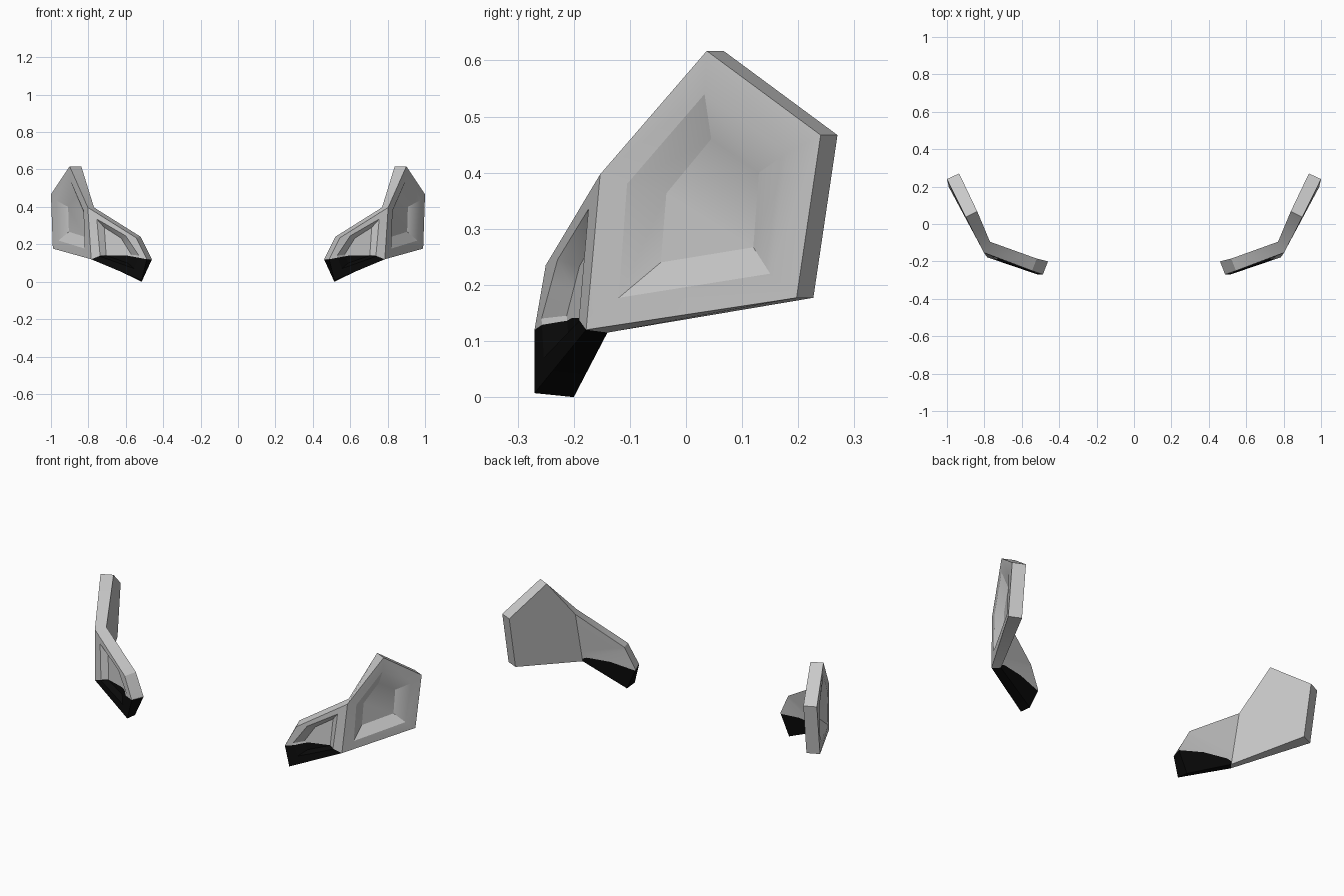
import bpy
import bmesh
from mathutils import Vector, geometry

if "Cube" in bpy.data.objects:
    bpy.data.objects.remove(bpy.data.objects["Cube"], do_unlink=True)


def make_material(name, value):
    mat = bpy.data.materials.new(name)
    mat.use_nodes = True
    colour = (value, value, value, 1)
    mat.diffuse_color = colour
    mat.node_tree.nodes["Principled BSDF"].inputs["Base Color"].default_value = colour
    return mat


GREY = make_material("light_grey", 0.58)
BLACK = make_material("black", 0.003)

# Corners of the bent panel: (outer position, inner position)
CORNERS = {
    "peak": ((0.90, 0.037, 0.617), (0.838, 0.067, 0.617)),
    "back_top": ((1.0, 0.24, 0.467), (0.935, 0.27, 0.467)),
    "back_low": ((0.99, 0.197, 0.177), (0.925, 0.227, 0.177)),
    "fold_low": ((0.785, -0.178, 0.12), (0.755, -0.14, 0.115)),
    "fold_top": ((0.803, -0.153, 0.397), (0.77, -0.095, 0.397)),
    "tip_top": ((0.545, -0.25, 0.235), (0.52, -0.185, 0.24)),
    "tip": ((0.487, -0.27, 0.12), (0.46, -0.20, 0.12)),
    "tip_low": ((0.515, -0.27, 0.007), (0.515, -0.20, 0.0)),
}
SIDE_LOOP = ("peak", "back_top", "back_low", "fold_low", "fold_top")
FRONT_LOOP = ("fold_top", "tip_top", "tip", "tip_low", "fold_low")

# Recess outlines: side panel as (y, z), front panel as (x, z)
SIDE_RIM = ((0.033, 0.54), (0.18, 0.435), (0.15, 0.22), (-0.12, 0.177), (-0.105, 0.38))
SIDE_FLOOR = ((0.045, 0.46), (0.13, 0.40), (0.12, 0.267), (-0.045, 0.24), (-0.035, 0.363))
FRONT_RIM = ((0.755, 0.335), (0.60, 0.245), (0.53, 0.14), (0.555, 0.07), (0.737, 0.135))
FRONT_FLOOR = ((0.715, 0.29), (0.625, 0.233), (0.57, 0.145), (0.59, 0.10), (0.705, 0.14))

# Upper border of the black area, as (x, z)
BORDER = ((0.785, 0.12), (0.73, 0.141), (0.60, 0.141), (0.487, 0.12))


def on_plane(points, axis, centre, normal, depth):
    """Project flat outline points along an axis onto a sunken plane."""
    result = []
    for u, z in points:
        start = Vector((0, u, z)) if axis == 0 else Vector((u, 0, z))
        step = Vector((1, 0, 0)) if axis == 0 else Vector((0, 1, 0))
        result.append(geometry.intersect_line_plane(
            start, start + step, centre - normal * depth, normal))
    return result


def build_panel(name, side):
    bm = bmesh.new()
    outer = {k: bm.verts.new(v[0]) for k, v in CORNERS.items()}
    inner = {k: bm.verts.new(v[1]) for k, v in CORNERS.items()}

    def face(verts, mat):
        bm.faces.new(verts).material_index = mat

    def ring(a, b, mat):
        for i in range(len(a)):
            j = (i + 1) % len(a)
            face((a[i], a[j], b[j], b[i]), mat)

    def panel(loop, rim, floor, axis, depth, mat):
        # Outer face with a sloped recess
        edge = [outer[k] for k in loop]
        points = [v.co for v in edge]
        centre = sum(points, Vector()) / len(points)
        normal = geometry.normal(points)
        if normal.dot(Vector((1, 0, 0) if axis == 0 else (0, -1, 0))) < 0:
            normal = -normal
        rim_v = [bm.verts.new(p) for p in on_plane(rim, axis, centre, normal, 0)]
        floor_v = [bm.verts.new(p) for p in on_plane(floor, axis, centre, normal, depth)]
        ring(edge, rim_v, mat)
        ring(rim_v, floor_v, mat)
        face(floor_v, mat)
        # Plain inner face and the border strips, open at the fold
        face([inner[k] for k in loop], mat)
        for a, b in zip(loop, loop[1:] + loop[:1]):
            if {a, b} != {"fold_low", "fold_top"}:
                face((outer[a], outer[b], inner[b], inner[a]), mat)

    panel(SIDE_LOOP, SIDE_RIM, SIDE_FLOOR, 0, 0.035, 0)
    panel(FRONT_LOOP, FRONT_RIM, FRONT_FLOOR, 1, 0.03, 1)

    # Cut the front panel along the border and keep black only below it
    cuts = []
    for a, b in zip(BORDER, BORDER[1:]):
        point = Vector((a[0], 0, a[1]))
        normal = Vector((b[1] - a[1], 0, a[0] - b[0])).normalized()
        cuts.append((point, normal))
        faces = [f for f in bm.faces if f.material_index == 1]
        geom = list({e for f in faces for e in f.edges}
                    | {v for f in faces for v in f.verts}) + faces
        bmesh.ops.bisect_plane(bm, geom=geom, dist=1e-4, plane_co=point, plane_no=normal)
    for f in bm.faces:
        middle = f.calc_center_median()
        if any((middle - p).dot(n) > 0 for p, n in cuts):
            f.material_index = 0

    # Place on the chosen side
    for v in bm.verts:
        v.co.x *= side
    bmesh.ops.recalc_face_normals(bm, faces=bm.faces)
    mesh = bpy.data.meshes.new(name)
    bm.to_mesh(mesh)
    bm.free()
    mesh.materials.append(GREY)
    mesh.materials.append(BLACK)
    obj = bpy.data.objects.new(name, mesh)
    bpy.context.collection.objects.link(obj)
    bpy.ops.object.select_all(action='DESELECT')
    obj.select_set(True)
    bpy.context.view_layer.objects.active = obj
    bpy.ops.object.shade_smooth_by_angle(angle=0.5)


build_panel("left_corner_panel", 1)
build_panel("right_corner_panel", -1)
